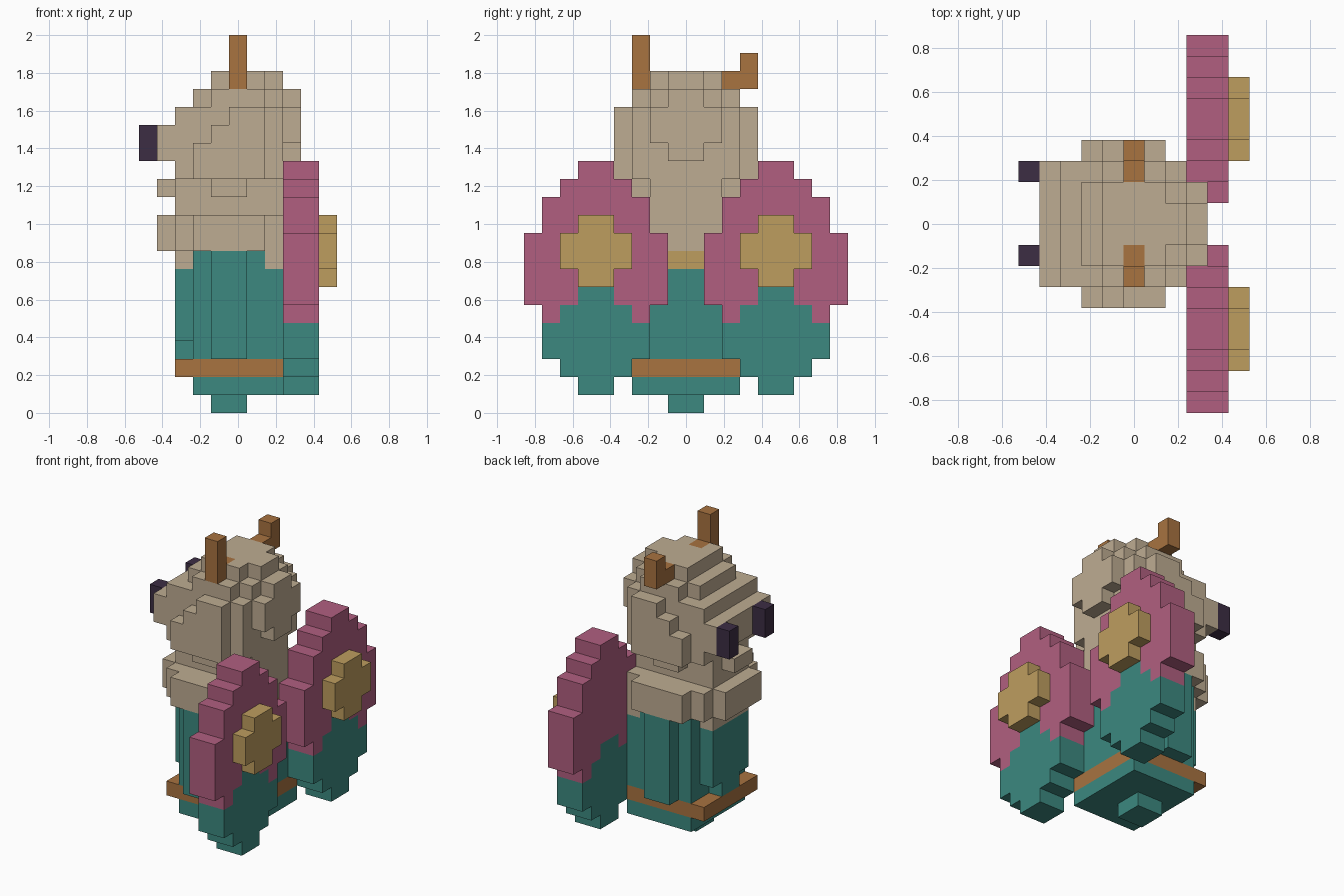
import bpy, bmesh
from mathutils import Vector

if "Cube" in bpy.data.objects:
    bpy.data.objects.remove(bpy.data.objects["Cube"], do_unlink=True)

S = 2 / 21                      # size of one block
ORIGIN = Vector((5.5, 9, 0))    # block coordinates of the model centre


def linear(c):
    c /= 255
    return c / 12.92 if c <= 0.04045 else ((c + 0.055) / 1.055) ** 2.4


def material(name, rgb):
    col = (*[linear(c) for c in rgb], 1)
    m = bpy.data.materials.new(name)
    m.use_nodes = True
    m.diffuse_color = col
    bsdf = m.node_tree.nodes["Principled BSDF"]
    bsdf.inputs["Base Color"].default_value = col
    bsdf.inputs["Roughness"].default_value = 0.9
    return m


TAN = material("tan", (190, 172, 146))
PINK = material("pink", (177, 95, 128))
YELLOW = material("yellow", (190, 157, 95))
BROWN = material("brown", (168, 115, 64))
TEAL = material("teal", (60, 137, 128))
DARK = material("dark purple", (60, 45, 68))

parts = []      # (name, material, cells)
solid = set()   # every filled block


def part(name, mat, *boxes):
    """Fill boxes (x0, x1, y0, y1, z0, z1); earlier parts keep their blocks."""
    cells = set()
    for x0, x1, y0, y1, z0, z1 in boxes:
        cells |= {(x, y, z) for x in range(x0, x1)
                  for y in range(y0, y1) for z in range(z0, z1)}
    cells -= solid
    solid.update(cells)
    parts.append((name, mat, cells))


def mirror(boxes):
    return [(a, b, 18 - d, 18 - c, e, f) for a, b, c, d, e, f in boxes]


def build(name, mat, cells):
    """Skin the outer sides of the blocks and merge them into large flat faces."""
    bm = bmesh.new()
    verts = {}
    for cell in cells:
        for axis in range(3):
            for side in (0, 1):
                near = list(cell)
                near[axis] += 2 * side - 1
                if tuple(near) in solid:
                    continue
                u, v = (axis + 1) % 3, (axis + 2) % 3
                loop = [(0, 0), (1, 0), (1, 1), (0, 1)]
                face = []
                for du, dv in (loop if side else loop[::-1]):
                    p = list(cell)
                    p[axis] += side
                    p[u] += du
                    p[v] += dv
                    p = tuple(p)
                    if p not in verts:
                        verts[p] = bm.verts.new((Vector(p) - ORIGIN) * S)
                    face.append(verts[p])
                bm.faces.new(face)
    bmesh.ops.dissolve_limit(bm, angle_limit=0.02, verts=bm.verts, edges=bm.edges)
    me = bpy.data.meshes.new(name)
    bm.to_mesh(me)
    bm.free()
    me.materials.append(mat)
    bpy.context.collection.objects.link(bpy.data.objects.new(name, me))


# Antennae
part("right_antenna", BROWN, (5, 6, 6, 7, 18, 21), (5, 6, 7, 8, 18, 19))
part("left_antenna", BROWN, (5, 6, 11, 13, 18, 19), (5, 6, 12, 13, 19, 20))

# Eyes on the snout
part("right_eye", DARK, (0, 1, 7, 8, 14, 16))
part("left_eye", DARK, (0, 1, 11, 12, 14, 16))

# Head: core, stepped crown, snout and rear bump
part("head", TAN,
     (2, 8, 6, 12, 13, 17), (3, 8, 7, 11, 17, 18), (4, 7, 6, 12, 17, 18),
     (4, 7, 7, 11, 18, 19), (7, 8, 8, 10, 18, 19),
     (1, 2, 6, 12, 14, 16),
     (8, 9, 7, 11, 15, 17), (8, 9, 8, 10, 14, 18))
part("jaw", TAN, (2, 8, 7, 11, 12, 13), (4, 6, 6, 12, 12, 13), (1, 2, 8, 10, 12, 13))
part("neck", TAN, (2, 8, 7, 11, 11, 12))

# Stepped plates on the sides of the head
ear = [(3, 7, 5, 6, 13, 15), (4, 7, 5, 6, 15, 16), (5, 7, 5, 6, 16, 17)]
part("right_ear", TAN, *ear)
part("left_ear", TAN, *mirror(ear))

# Collar with its lower trim and back clasp
part("clasp", YELLOW, (7, 8, 8, 10, 8, 9))
part("collar", TAN, (2, 8, 6, 12, 9, 11), (1, 2, 7, 11, 9, 11), (3, 7, 5, 13, 9, 11),
     (2, 3, 7, 11, 8, 9), (7, 8, 6, 12, 8, 9))

# Body with raised panels, belt, base and foot
part("body", TEAL, (3, 8, 6, 12, 3, 9), (4, 6, 5, 13, 3, 9),
     (2, 3, 7, 11, 4, 8), (2, 3, 8, 10, 3, 4))
part("belt", BROWN, (2, 8, 6, 12, 2, 3))
part("base", TEAL, (3, 8, 6, 12, 1, 2))
part("foot", TEAL, (4, 6, 8, 10, 0, 1))

# Wings: teal lower tip, pink upper part, yellow spot
tip = [(8, 10, 3, 5, 1, 7), (8, 10, 2, 6, 2, 6), (8, 10, 1, 7, 3, 5)]
wing = [(8, 10, 0, 8, 6, 10), (8, 10, 1, 7, 5, 12),
        (8, 10, 2, 6, 12, 13), (8, 10, 3, 5, 13, 14)]
spot = [(10, 11, 2, 6, 8, 10), (10, 11, 3, 5, 7, 11)]
for side, flip in (("right", list), ("left", mirror)):
    part(side + "_wing_tip", TEAL, *flip(tip))
    part(side + "_wing", PINK, *flip(wing))
    part(side + "_wing_spot", YELLOW, *flip(spot))

for p in parts:
    build(*p)
